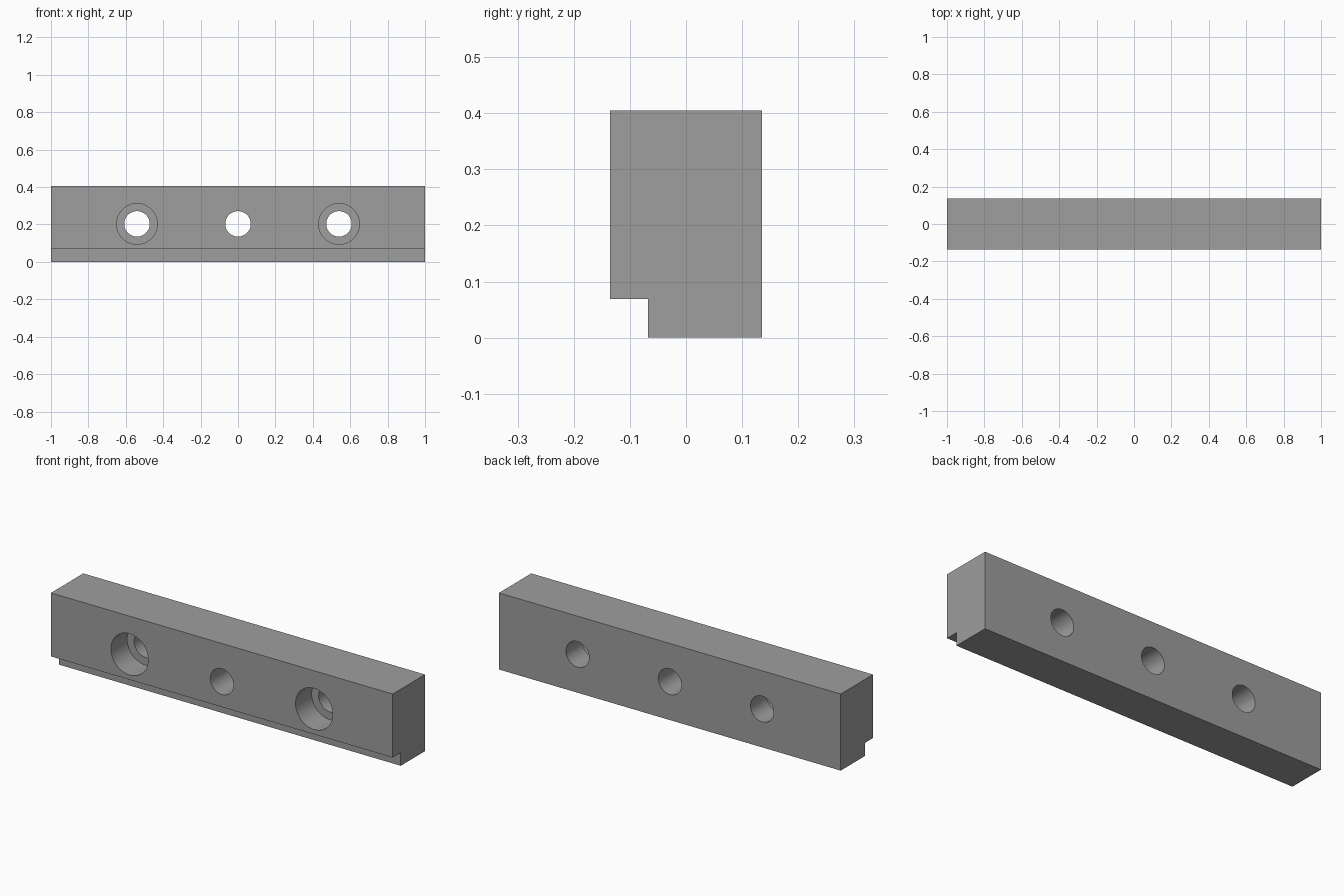
import bpy
import bmesh
import math
from mathutils import Matrix

cube = bpy.data.objects.get("Cube")
if cube:
    bpy.data.objects.remove(cube, do_unlink=True)

HEIGHT, HALF_DEPTH = 0.405, 0.135
HOLE_Z, HOLE_R, BORE_R = 0.203, 0.068, 0.109
HOLE_X = (-0.54, 0.0, 0.54)
BORE_X = (-0.54, 0.54)

# Single flat grey
grey = bpy.data.materials.new("steel grey")
grey.use_nodes = True
colour = (0.342, 0.342, 0.342, 1.0)
grey.diffuse_color = colour
grey.node_tree.nodes["Principled BSDF"].inputs["Base Color"].default_value = colour


def add_object(name, bm):
    mesh = bpy.data.meshes.new(name)
    bmesh.ops.recalc_face_normals(bm, faces=bm.faces)
    bm.to_mesh(mesh)
    bm.free()
    mesh.materials.append(grey)
    obj = bpy.data.objects.new(name, mesh)
    bpy.context.collection.objects.link(obj)
    return obj


def drill(target, x, radius, y0, y1):
    """Cut a round hole along y, from y0 to y1."""
    bm = bmesh.new()
    matrix = Matrix.Translation((x, (y0 + y1) / 2, HOLE_Z)) @ Matrix.Rotation(math.pi / 2, 4, "X")
    bmesh.ops.create_cone(bm, cap_ends=True, segments=64, radius1=radius,
                          radius2=radius, depth=y1 - y0, matrix=matrix)
    cutter = add_object("hole_cutter", bm)
    cutter.hide_render = True
    mod = target.modifiers.new("hole", "BOOLEAN")
    mod.operation = "DIFFERENCE"
    mod.solver = "EXACT"
    mod.object = cutter
    bpy.ops.object.modifier_apply(modifier=mod.name)
    bpy.data.objects.remove(cutter, do_unlink=True)


# Bar: side profile (y, z) with a step along the lower front edge
profile = [(-0.068, 0), (HALF_DEPTH, 0), (HALF_DEPTH, HEIGHT),
           (-HALF_DEPTH, HEIGHT), (-HALF_DEPTH, 0.069), (-0.068, 0.069)]
bm = bmesh.new()
face = bm.faces.new([bm.verts.new((-1, y, z)) for y, z in profile])
side = bmesh.ops.extrude_face_region(bm, geom=[face])["geom"]
bmesh.ops.translate(bm, vec=(2, 0, 0),
                    verts=[v for v in side if isinstance(v, bmesh.types.BMVert)])
bar = add_object("mounting_bar", bm)
bpy.context.view_layer.objects.active = bar
bar.select_set(True)

# Through holes, then counterbores from the front to mid depth
for x in HOLE_X:
    drill(bar, x, HOLE_R, -0.2, 0.2)
for x in BORE_X:
    drill(bar, x, BORE_R, -0.2, 0.0)

# Smooth hole walls, sharp edges elsewhere
bpy.ops.object.shade_smooth_by_angle(angle=math.radians(30))
